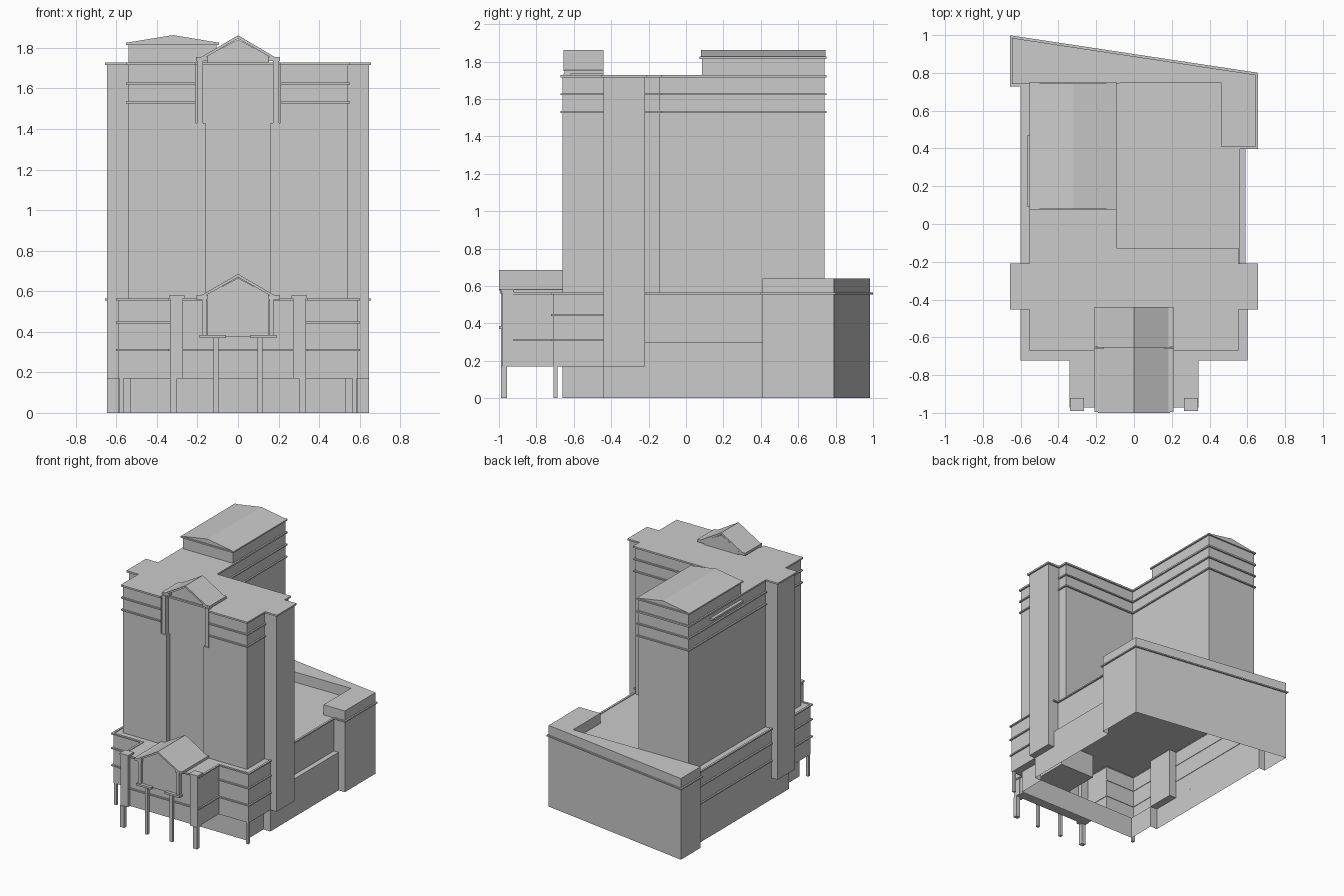
import bpy
from mathutils import Vector

if "Cube" in bpy.data.objects:
    bpy.data.objects.remove(bpy.data.objects["Cube"])


def make(name, verts, faces):
    me = bpy.data.meshes.new(name)
    me.from_pydata(verts, [], faces)
    me.update()
    ob = bpy.data.objects.new(name, me)
    bpy.context.collection.objects.link(ob)
    return ob


def prism(name, pts, z0, z1, top=True, bottom=True):
    n = len(pts)
    v = [(x, y, z0) for x, y in pts] + [(x, y, z1) for x, y in pts]
    f = [(i, (i + 1) % n, n + (i + 1) % n, n + i) for i in range(n)]
    if top:
        f.append(tuple(range(n, 2 * n)))
    if bottom:
        f.append(tuple(reversed(range(n))))
    return make(name, v, f)


def box(name, x0, x1, y0, y1, z0, z1):
    return prism(name, [(x0, y0), (x1, y0), (x1, y1), (x0, y1)], z0, z1)


def pair(name, x0, x1, *rest):
    box(name + "_right", x0, x1, *rest)
    box(name + "_left", -x1, -x0, *rest)


def quad(name, x0, x1, y0, y1, z):
    make(name, [(x0, y0, z), (x1, y0, z), (x1, y1, z), (x0, y1, z)], [(3, 2, 1, 0)])


def offset(pts, d, closed=True):
    """Mitred outward offset of a counter-clockwise path."""
    p = [Vector(q) for q in pts]
    n = len(p)

    def normal(i):
        e = (p[(i + 1) % n] - p[i % n]).normalized()
        return Vector((e.y, -e.x))
    out = []
    for i in range(n):
        a, b = normal((i - 1) % n), normal(i)
        if not closed and i == 0:
            a = b
        if not closed and i == n - 1:
            b = a
        q = p[i] + (a + b) * (d / (1 + a.dot(b)))
        out.append((q.x, q.y))
    return out


def band(name, pts, z, closed=False, out=0.012, h=0.01):
    """Rectangular moulding that follows a wall path."""
    n = len(pts)
    a, b = offset(pts, -0.004, closed), offset(pts, out, closed)
    v = []
    for (ax, ay), (bx, by) in zip(a, b):
        v += [(ax, ay, z - h / 2), (bx, by, z - h / 2), (bx, by, z + h / 2), (ax, ay, z + h / 2)]
    f = []
    for i in range(n if closed else n - 1):
        j = (i + 1) % n
        for k in range(4):
            m = (k + 1) % 4
            f.append((4 * i + k, 4 * j + k, 4 * j + m, 4 * i + m))
    if not closed:
        f += [(0, 1, 2, 3), (4 * n - 1, 4 * n - 2, 4 * n - 3, 4 * n - 4)]
    make(name, v, f)


def profile_y(name, prof, y0, y1):
    """Extrude an x-z profile along y."""
    n = len(prof)
    v = [(x, y0, z) for x, z in prof] + [(x, y1, z) for x, z in prof]
    f = [(i, n + i, n + (i + 1) % n, (i + 1) % n) for i in range(n)]
    f += [tuple(range(n)), tuple(reversed(range(n, 2 * n)))]
    make(name, v, f)


def gable(name, y0, y1, wall_y, base, eave, ridge):
    w = 0.152
    profile_y(name + "_wall", [(-w, base), (w, base), (w, eave + 0.01), (0, ridge - 0.02), (-w, eave + 0.01)], wall_y, y1)
    profile_y(name + "_roof", [(-0.19, eave), (-0.165, eave), (0, ridge - 0.016), (0.165, eave),
                               (0.19, eave), (0, ridge)], y0, y1)
    pair(name + "_eave", 0.147, 0.208, y0 + 0.005, y1, eave - 0.015, eave + 0.005)


# Podium outlines, open underneath
rear = [(0.59, -0.44), (0.59, 0.41), (0.645, 0.41), (0.645, 0.79), (-0.645, 0.985),
        (-0.645, 0.74), (-0.59, 0.74), (-0.59, -0.44)]
front = [(-0.59, -0.71), (-0.33, -0.71), (-0.33, -0.96), (0.33, -0.96), (0.33, -0.71), (0.59, -0.71)]
ground = [(-0.53, -0.44), (-0.53, -0.66), (0.53, -0.66), (0.53, -0.44)] + rear
upper = front + [(0.59, -0.22), (0.55, -0.22), (0.55, 0.41)] + rear[2:-1]
prism("ground_floor", ground, 0, 0.17, False, False)
prism("podium_lower", front + rear[1:-1], 0.17, 0.30, False, False)
prism("podium_upper", upper, 0.30, 0.56, True, False)
box("side_ledge", 0.54, 0.59, -0.22, 0.41, 0.29, 0.30)

# Undersides of the overhanging front storeys
quad("porch_soffit", -0.33, 0.33, -0.96, -0.71, 0.17)
quad("front_soffit", -0.59, 0.59, -0.71, -0.66, 0.17)
for s in (-1, 1):
    quad("side_soffit", min(s * 0.53, s * 0.59), max(s * 0.53, s * 0.59), -0.66, -0.44, 0.17)

# Rear raised block above the deck
prism("rear_parapet", [(0.46, 0.41), (0.645, 0.41), (0.645, 0.79), (-0.645, 0.985),
                       (-0.645, 0.74), (0.46, 0.75)], 0.56, 0.64, True, False)

# Podium mouldings
band("podium_cornice", upper, 0.56, True)
band("podium_band_low", [(-0.59, 0.74)] + front + [(0.59, -0.44)], 0.31)
band("podium_band_left", [(-0.59, 0.74), (-0.59, -0.71), (-0.33, -0.71)], 0.445)
band("podium_band_right", [(0.33, -0.71), (0.59, -0.71), (0.59, -0.44)], 0.445)

# Porch piers, slender columns and gabled portal
pair("porch_pier", 0.27, 0.335, -0.985, -0.925, 0.17, 0.565)
pair("porch_pier_cap", 0.265, 0.34, -0.99, -0.92, 0.565, 0.58)
pair("porch_pier_foot", 0.30, 0.335, -0.99, -0.958, 0, 0.17)
pair("portal_column", 0.097, 0.12, -0.99, -0.967, 0, 0.37)
pair("portal_capital", 0.06, 0.19, -1.0, -0.955, 0.37, 0.385)
pair("portal_pilaster", 0.155, 0.178, -0.99, -0.95, 0.385, 0.565)
pair("corner_column", 0.565, 0.585, -0.708, -0.688, 0, 0.17)
gable("portal_gable", -1.0, -0.655, -0.975, 0.375, 0.575, 0.685)


# Tower: wide front part with a narrower wing behind
def tower_outline(w, pillars=False):
    notch = [(-w, -0.66), (-w, -0.62), (w, -0.62), (w, -0.66)]
    left, right = [], []
    if pillars:
        right = [(0.54, -0.44), (0.645, -0.44), (0.645, -0.22), (0.54, -0.22)]
        left = [(-x, y) for x, y in reversed(right)]
    return (left + [(-0.54, -0.66)] + notch + [(0.54, -0.66)] + right
            + [(0.54, -0.14), (-0.105, -0.14), (-0.105, 0.74), (-0.54, 0.74)])


prism("tower_body", tower_outline(0.16), 0.56, 1.43)
prism("tower_top_storeys", tower_outline(0.21), 1.43, 1.715)
pair("side_pillar", 0.53, 0.645, -0.44, -0.22, 0.17, 1.715)
prism("tower_roof", offset(tower_outline(0.22, True), 0.012), 1.715, 1.728)

# Tower mouldings
for z in (1.53, 1.625):
    band("tower_band_front_left", [(-0.54, -0.44), (-0.54, -0.66), (-0.21, -0.66)], z)
    band("tower_band_front_right", [(0.21, -0.66), (0.54, -0.66), (0.54, -0.44)], z)
    band("tower_band_rear", [(0.54, -0.22), (0.54, -0.14), (-0.105, -0.14), (-0.105, 0.74),
                             (-0.54, 0.74), (-0.54, -0.22)], z)

# Tower front gable with hanging pilasters
pair("gable_pilaster", 0.172, 0.203, -0.655, -0.615, 1.43, 1.735)
gable("tower_gable", -0.655, -0.44, -0.62, 1.70, 1.75, 1.862)

# Raised penthouse on the rear wing with a shallow gabled roof
box("penthouse", -0.54, -0.105, 0.085, 0.74, 1.728, 1.82)
box("penthouse_cornice", -0.552, -0.093, 0.073, 0.752, 1.815, 1.826)
profile_y("penthouse_roof", [(-0.548, 1.826), (-0.097, 1.826), (-0.32, 1.863)], 0.08, 0.745)
box("wing_side_ledge", -0.565, -0.54, 0.09, 0.47, 1.665, 1.68)
